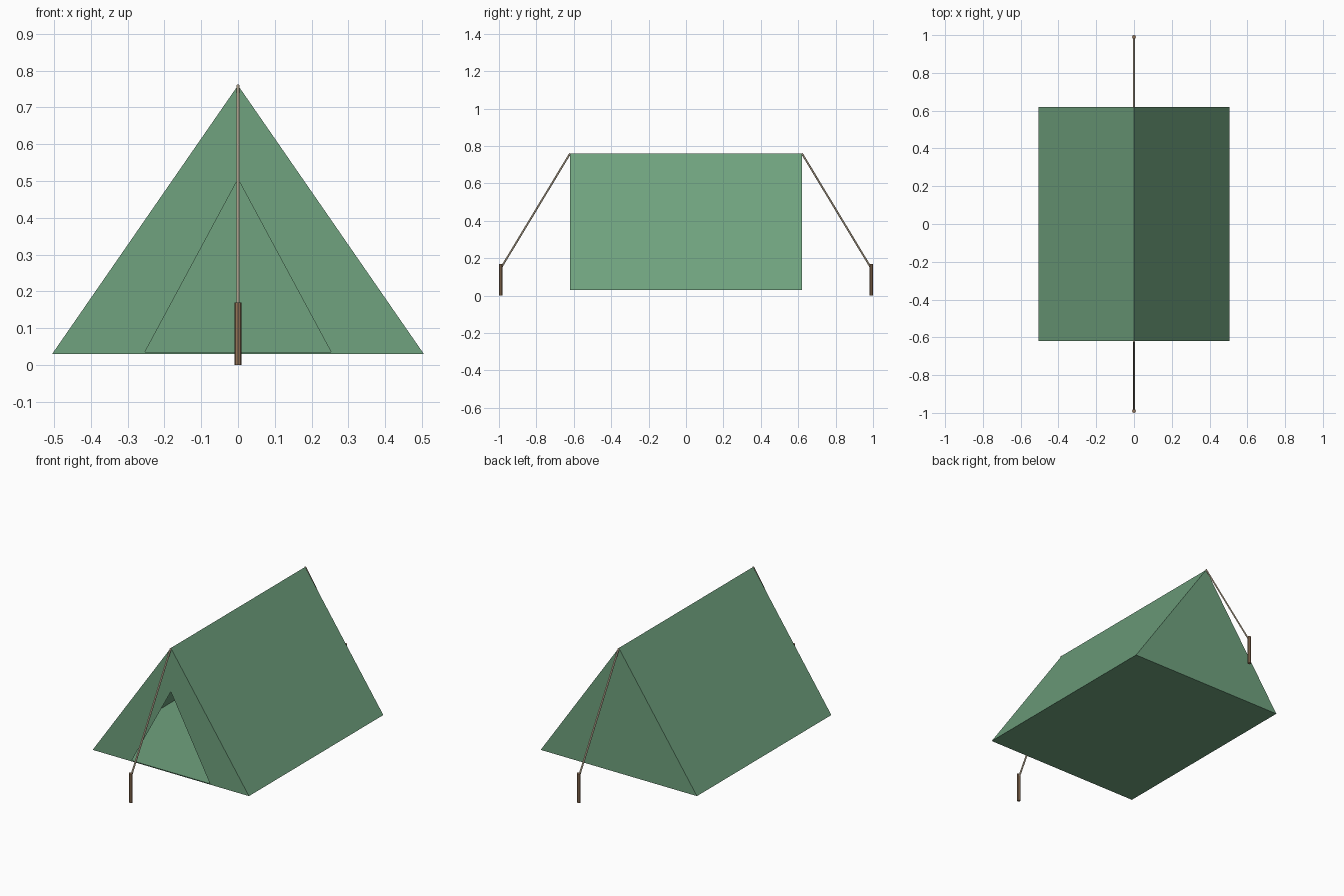
import bpy, bmesh
from mathutils import Vector

if "Cube" in bpy.data.objects:
    bpy.data.objects.remove(bpy.data.objects["Cube"])

HALF_W, HALF_L, BASE, RIDGE = 0.505, 0.62, 0.03, 0.76


def material(name, color):
    m = bpy.data.materials.new(name)
    m.diffuse_color = (*color, 1)
    m.use_nodes = True
    m.node_tree.nodes["Principled BSDF"].inputs["Base Color"].default_value = m.diffuse_color
    return m


canvas = material("canvas", (0.16, 0.36, 0.21))
cord = material("cord", (0.66, 0.55, 0.40))
wood = material("wood", (0.30, 0.18, 0.10))


def sheet(name, polys, mat):
    """Thin cloth made from a few polygons that share corners."""
    bm = bmesh.new()
    for pts in polys:
        bm.faces.new([bm.verts.new(p) for p in pts])
    bmesh.ops.remove_doubles(bm, verts=bm.verts, dist=1e-4)
    me = bpy.data.meshes.new(name)
    bm.to_mesh(me)
    bm.free()
    ob = bpy.data.objects.new(name, me)
    bpy.context.collection.objects.link(ob)
    me.materials.append(mat)
    return ob


def rod(name, a, b, radius, sides, mat):
    """Flat-sided rod between two points."""
    a, b = Vector(a), Vector(b)
    bpy.ops.mesh.primitive_cylinder_add(vertices=sides, radius=radius,
                                        depth=(b - a).length, location=(a + b) / 2)
    ob = bpy.context.object
    ob.rotation_euler = (b - a).to_track_quat('Z', 'Y').to_euler()
    ob.name = name
    ob.data.materials.append(mat)


def corners(y):
    return (-HALF_W, y, BASE), (HALF_W, y, BASE), (0, y, RIDGE)


fl, fr, ft = corners(-HALF_L)
bl, br, bt = corners(HALF_L)

# Hollow tent: two roof slopes, floor and closed back
sheet("tent_roof", [(fr, br, bt, ft), (bl, fl, ft, bt)], canvas)
sheet("tent_floor", [(fl, bl, br, fr)], canvas)
sheet("tent_back", [(br, bl, bt)], canvas)

# Front wall with a triangular door opening and a narrow sill
dl, dr, dt = (-0.253, -HALF_L, 0.035), (0.253, -HALF_L, 0.035), (0, -HALF_L, 0.505)
sheet("tent_front", [(fl, dl, dt, ft), (dr, fr, ft, dt), (fl, fr, dr, dl)], canvas)

# Guy ropes and pegs at both ends
for s, end in ((-1, "front"), (1, "back")):
    rod(end + "_rope", (0, s * HALF_L, RIDGE), (0, s * 0.988, 0.15), 0.005, 6, cord)
    rod(end + "_peg", (0, s * 0.99, 0), (0, s * 0.99, 0.17), 0.01, 8, wood)
